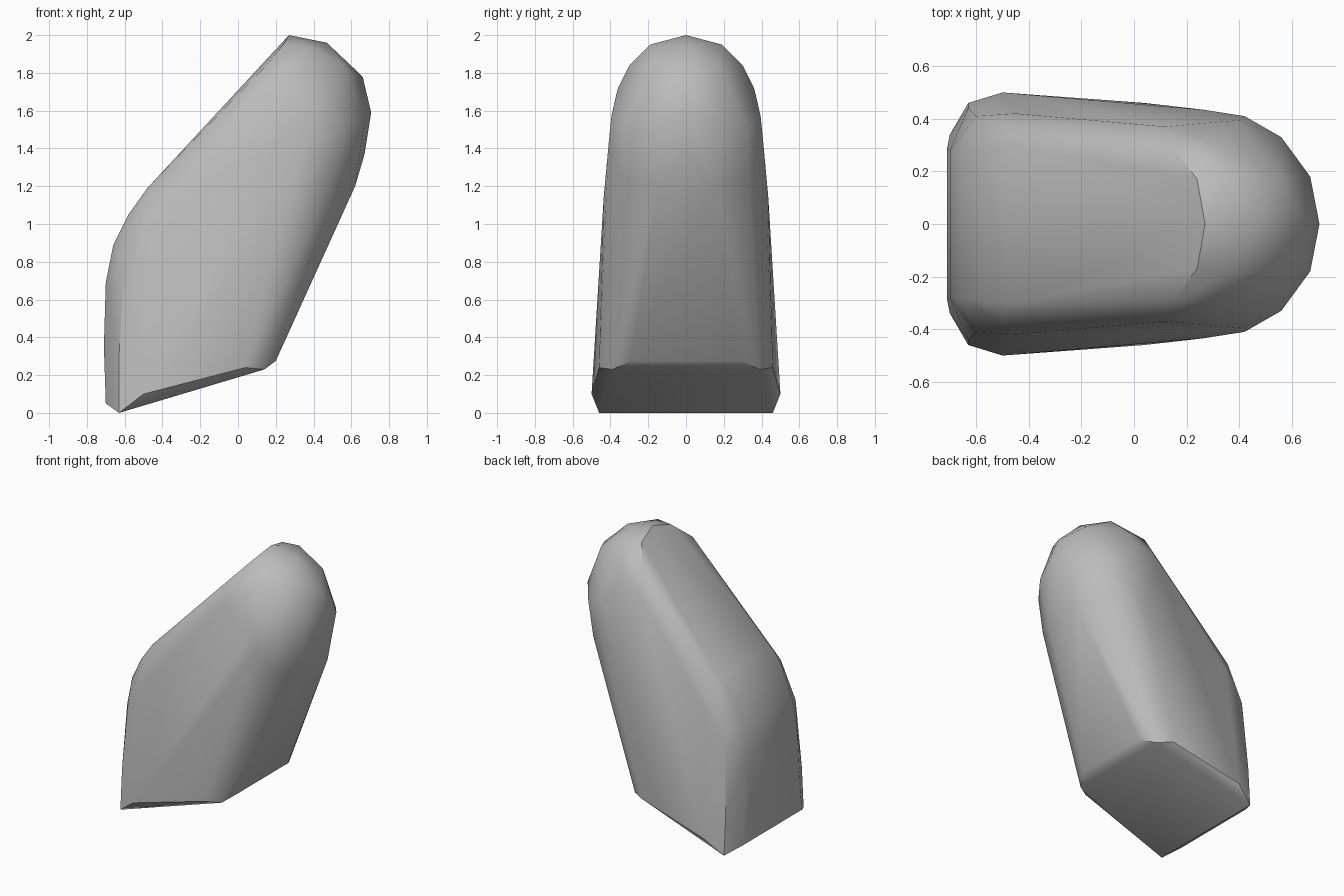
import bpy
import bmesh
import math

# Remove the default object only
default_cube = bpy.data.objects.get("Cube")
if default_cube is not None:
    bpy.data.objects.remove(default_cube, do_unlink=True)


def make_material(name, colour):
    """Create one flat colour for viewport and render."""
    material = bpy.data.materials.new(name)
    material.use_nodes = True
    material.diffuse_color = colour
    shader = material.node_tree.nodes["Principled BSDF"]
    shader.inputs["Base Color"].default_value = colour
    shader.inputs["Roughness"].default_value = 0.8
    return material


def add_corners(mesh, corners):
    """Add each corner and its mirror image across the middle plane."""
    for x, half_width, z in corners:
        sides = (-half_width, half_width) if half_width else (0,)
        for y in sides:
            mesh.verts.new((x, y, z))


# Slanted underside with its chamfered rim
underside = [(-.63, .46, 0), (-.7, .34, .05), (-.5, .5, .1),
             (.04, .46, .24), (.14, .39, .23), (.2, .29, .275)]

# Upright back wall and the bend into the slope
back_wall = [(-.71, .29, .35), (-.7, .28, .69), (-.66, .28, .89),
             (-.58, .29, 1.05), (-.48, .3, 1.19)]

# Rounded shoulders between the back wall and the broad sides
shoulders = [(-.63, .44, .3), (-.6, .41, .8), (-.45, .42, 1),
             (-.5, .38, 1.08), (.12, .37, 1.68)]

# Broad sides, narrowing upwards
broad_sides = [(.26, .435, 1.15), (.42, .41, 1.42), (.4, .395, 1.57)]

# End of the long flat slope, rounded in plan
slope_end = [(.15, .29, 1.84), (.24, .17, 1.95), (.27, 0, 2)]

# Blunt rounded tip
tip = [(.47, 0, 1.96), (.36, .19, 1.95), (.32, .3, 1.84),
       (.3, .36, 1.72), (.56, .18, 1.84), (.66, 0, 1.78),
       (.705, 0, 1.59), (.67, .18, 1.55), (.56, .33, 1.5)]

# Leaning outer face
outer_face = [(.67, 0, 1.37), (.62, .15, 1.2), (.52, .33, 1.25)]

# Wrap the corners in one closed faceted stone
shell = bmesh.new()
for region in (underside, back_wall, shoulders, broad_sides,
               slope_end, tip, outer_face):
    add_corners(shell, region)
hull = bmesh.ops.convex_hull(shell, input=shell.verts)
unused = {item for item in hull["geom_interior"] + hull["geom_unused"]
          if isinstance(item, bmesh.types.BMVert)}
bmesh.ops.delete(shell, geom=list(unused), context="VERTS")

# Merge nearly flat neighbours into clean panels
bmesh.ops.dissolve_limit(shell, angle_limit=math.radians(1.5),
                         verts=shell.verts, edges=shell.edges)
bmesh.ops.recalc_face_normals(shell, faces=shell.faces)

stone_mesh = bpy.data.meshes.new("leaning_stone")
shell.to_mesh(stone_mesh)
shell.free()
stone_mesh.materials.append(make_material("stone grey", (.5, .5, .5, 1)))

leaning_stone = bpy.data.objects.new("leaning_stone", stone_mesh)
bpy.context.collection.objects.link(leaning_stone)

# Soft shading that leaves the hard rims crisp
bpy.ops.object.select_all(action="DESELECT")
leaning_stone.select_set(True)
bpy.context.view_layer.objects.active = leaning_stone
bpy.ops.object.shade_smooth_by_angle(angle=math.radians(35))
